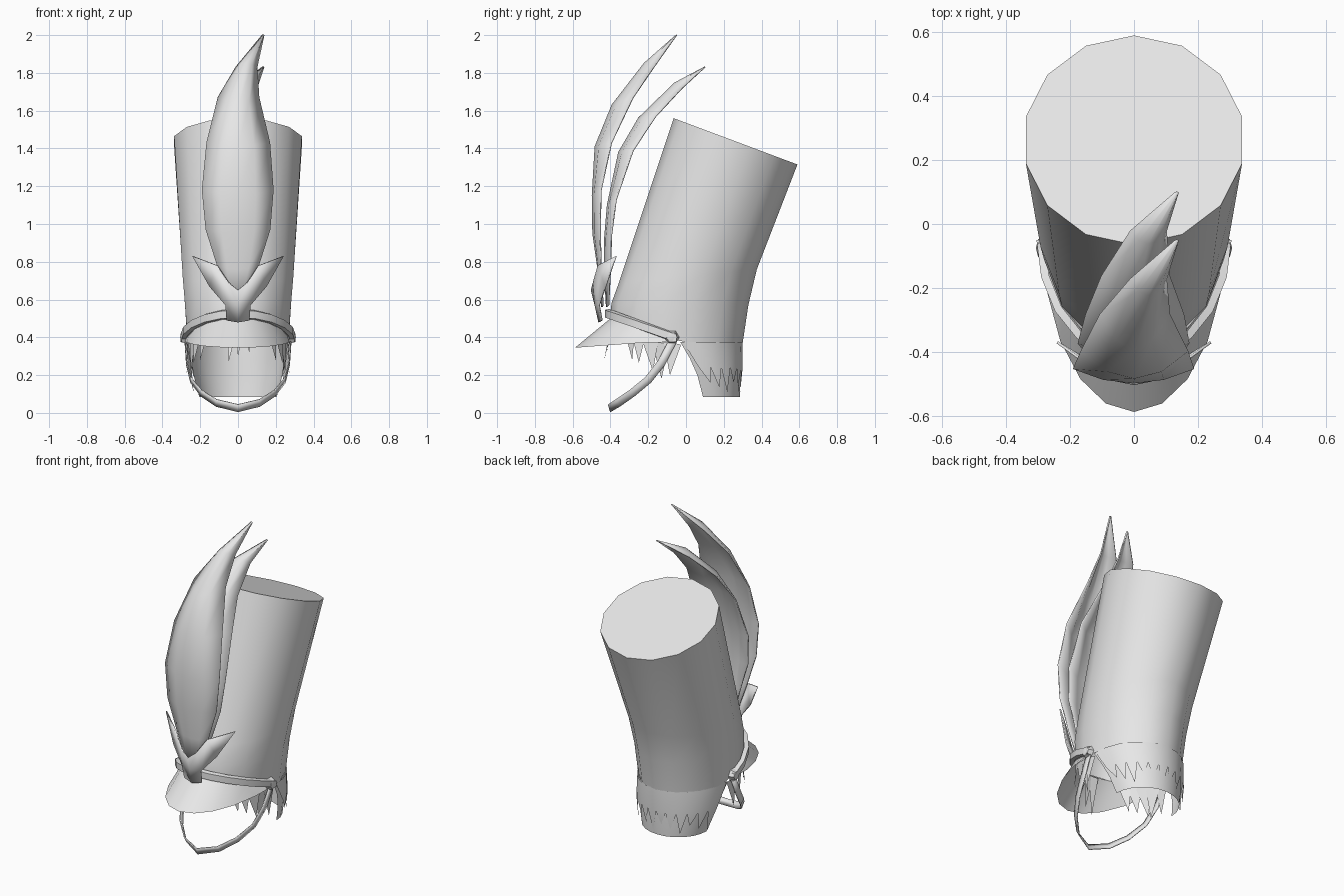
import bpy
import math
from mathutils import Vector

cube = bpy.data.objects.get("Cube")
if cube:
    bpy.data.objects.remove(cube, do_unlink=True)

grey = bpy.data.materials.new("pale_grey")
grey.use_nodes = True
grey.diffuse_color = (0.8, 0.8, 0.8, 1)
grey.node_tree.nodes["Principled BSDF"].inputs["Base Color"].default_value = (0.8, 0.8, 0.8, 1)


def add(name, verts, faces, mirror=False, thick=0, angle=35):
    me = bpy.data.meshes.new(name)
    me.from_pydata([tuple(v) for v in verts], [], faces)
    me.materials.append(grey)
    ob = bpy.data.objects.new(name, me)
    bpy.context.collection.objects.link(ob)
    bpy.ops.object.select_all(action='DESELECT')
    ob.select_set(True)
    bpy.context.view_layer.objects.active = ob
    bpy.ops.object.shade_smooth_by_angle(angle=math.radians(angle))
    if mirror:
        m = ob.modifiers.new("Mirror", 'MIRROR')
        m.merge_threshold = 0.0005
    if thick:
        s = ob.modifiers.new("Thickness", 'SOLIDIFY')
        s.thickness = thick
        s.offset = 0
    return ob


def loft(rows, closed=False):
    """Grid of quads joining equal-length rows of points."""
    n = len(rows[0])
    verts = [p for r in rows for p in r]
    faces = []
    for i in range(len(rows) - 1):
        for j in range(n if closed else n - 1):
            k = (j + 1) % n
            faces.append((i * n + j, i * n + k, (i + 1) * n + k, (i + 1) * n + j))
    return verts, faces


# Hat body: tilted 14-sided rings, c = 1 at the back and -1 at the front
N = 14


def ring(front, back, rx, flat=False):
    pts = []
    for i in range(N):
        a = 2 * math.pi * i / N
        t = (1 + math.cos(a)) / 2
        y = front[0] + (back[0] - front[0]) * t
        z = front[1] + (back[1] - front[1]) * t
        if flat:
            z = back[1] + (front[1] - back[1]) * max(0, -math.cos(a))
        pts.append((-rx * math.sin(a), y, z))
    return pts


rings = [ring((-0.40, 0.50), (0.30, 0.37), 0.275, True),
         ring((-0.395, 0.58), (0.33, 0.57), 0.288),
         ring((-0.355, 0.69), (0.375, 0.76), 0.30),
         ring((-0.065, 1.56), (0.59, 1.315), 0.347)]
v, f = loft(rings, True)
f.append(tuple(range(3 * N, 4 * N)))
add("hat_body", v, f)


def rim(a, out=0.0, dz=0.0):
    """Point on the lower hat edge; a = 0 at the front, 90 at the left."""
    a = math.radians(a)
    c = math.cos(a)
    return Vector(((0.275 + out) * math.sin(a), -0.05 - (0.35 + out) * c,
                   0.37 + 0.13 * max(0, c) + dz))


# Visor: from the hat edge out to a drooping curved lip
angs = [-90 + 18 * i for i in range(11)]
inner = [rim(a) for a in angs]
outer = []
for a in angs:
    r = math.radians(a)
    c = math.cos(r)
    outer.append((0.285 * math.sin(r), -0.05 - 0.538 * c, 0.385 - 0.04 * c))
add("visor", *loft([inner, outer]))

# Raised band over the visor
band = [[rim(a, o, d) for a in angs] for o, d in
        ((0.005, 0.05), (0.03, 0.045), (0.03, 0.005), (0.005, 0.0))]
add("hat_band", *loft(band))

# Side buttons, six-sided domes
v = [(0.307, -0.075, 0.40)]
for r, x in ((0.028, 0.30), (0.04, 0.27)):
    v += [(x, -0.075 + r * math.cos(i * math.pi / 3), 0.40 + r * math.sin(i * math.pi / 3))
          for i in range(6)]
f = [(0, 1 + i, 1 + (i + 1) % 6) for i in range(6)]
f += [(1 + i, 7 + i, 7 + (i + 1) % 6, 1 + (i + 1) % 6) for i in range(6)]
add("side_button", v, f, mirror=True)

# Chin strap: centre points and half-width direction in the side plane
strap = [((0.280, -0.07, 0.38), (0.019, -0.008)), ((0.272, -0.13, 0.265), (0.019, -0.011)),
         ((0.250, -0.20, 0.175), (0.016, -0.014)), ((0.195, -0.285, 0.105), (0.013, -0.017)),
         ((0.115, -0.36, 0.053), (0.011, -0.019)), ((0.0, -0.405, 0.025), (0.006, -0.020))]
rows = [[(p[0], p[1] + s * w[0], p[2] + s * w[1]) for p, w in strap] for s in (1, -1)]
add("chin_strap", *loft(rows), mirror=True, thick=0.006)

# Winged front badge, one half mirrored
v = [(0, -0.46, 0.48), (0.06, -0.445, 0.49), (0.065, -0.46, 0.57), (0.15, -0.425, 0.67),
     (0.24, -0.37, 0.83), (0.11, -0.465, 0.78), (0.05, -0.49, 0.69), (0, -0.50, 0.65),
     (0, -0.48, 0.57)]
f = [(0, 1, 2, 8), (8, 2, 6, 7), (2, 3, 5, 6), (3, 4, 5)]
add("wing_badge", v, f, mirror=True, thick=0.008)


def plume(name, stations):
    """Curved leaf; station = left x, right x, centre y, centre z, edge y, edge z."""
    rows = []
    for l, r, cy, cz, ey, ez in stations:
        row = []
        for u in (-1, -0.5, 0, 0.5, 1):
            k = u * u
            row.append(((l + r) / 2 + u * (r - l) / 2, cy + (ey - cy) * k, cz + (ez - cz) * k))
        rows.append(row)
    add(name, *loft(rows), thick=0.008, angle=60)


# Two plumes sweeping back to a point
plume("front_plume", [
    (-0.04, 0.04, -0.445, 0.56, -0.44, 0.57), (-0.11, 0.11, -0.465, 0.76, -0.45, 0.78),
    (-0.17, 0.17, -0.492, 0.95, -0.455, 0.97), (-0.19, 0.187, -0.495, 1.15, -0.45, 1.18),
    (-0.165, 0.168, -0.48, 1.41, -0.395, 1.43), (-0.105, 0.11, -0.39, 1.63, -0.28, 1.67),
    (-0.01, 0.10, -0.22, 1.85, -0.17, 1.83), (0.13, 0.137, -0.05, 2.0, -0.05, 2.0)])
plume("rear_plume", [
    (-0.04, 0.04, -0.42, 0.56, -0.41, 0.57), (-0.10, 0.10, -0.43, 0.75, -0.40, 0.77),
    (-0.155, 0.155, -0.43, 0.92, -0.395, 0.94), (-0.175, 0.172, -0.415, 1.10, -0.37, 1.13),
    (-0.15, 0.155, -0.355, 1.38, -0.28, 1.39), (-0.10, 0.11, -0.25, 1.56, -0.16, 1.57),
    (-0.01, 0.10, -0.06, 1.745, -0.02, 1.72), (0.13, 0.137, 0.10, 1.83, 0.10, 1.83)])

# Back hair: inner shell reaching the nape
M = 12


def hair(rx, ry, y0, z, spread=90):
    out = []
    for i in range(M + 1):
        a = math.radians(-spread + 2 * spread * i / M)
        out.append((rx * math.sin(a), y0 + ry * math.cos(a), z))
    return out


shell = [hair(0.272, 0.325, -0.03, 0.375), hair(0.258, 0.27, 0.02, 0.29),
         hair(0.235, 0.23, 0.06, 0.20), hair(0.205, 0.195, 0.09, 0.085)]
add("back_hair", *loft(shell))

# Outer layer of back hair ending in a row of pointed locks
layer = [hair(0.275, 0.315, -0.015, 0.375), hair(0.268, 0.28, 0.02, 0.24, 80)]
v, f = loft(layer)
tips = hair(0.25, 0.235, 0.055, 0.11, 78)
for i in range(M):
    t = (Vector(tips[i]) + Vector(tips[i + 1])) / 2
    t.z += 0.025 * (i % 3)
    v.append(t)
    f.append((M + 1 + i, M + 2 + i, len(v) - 1))
add("back_locks", v, f)


def locks(name, specs, mirror):
    """Pointed locks hung from the rim: start angle, end angle, tip."""
    v, f = [], []
    for a, b, tip in specs:
        n = len(v)
        v += [rim(a, -0.008, -0.01), rim(b, -0.008, -0.01), tip]
        f.append((n, n + 1, n + 2))
    add(name, v, f, mirror=mirror)


# Side locks in front of the ears, and a small fringe
locks("side_locks", [(34, 50, (0.20, -0.285, 0.28)), (44, 62, (0.235, -0.25, 0.265)),
                     (54, 74, (0.25, -0.175, 0.22)), (66, 84, (0.235, -0.13, 0.18)),
                     (78, 94, (0.275, -0.085, 0.20))], True)
locks("fringe", [(-12, 2, (-0.05, -0.435, 0.27)), (-5, 9, (0.0, -0.43, 0.30)),
                 (3, 14, (0.06, -0.42, 0.32))], False)
